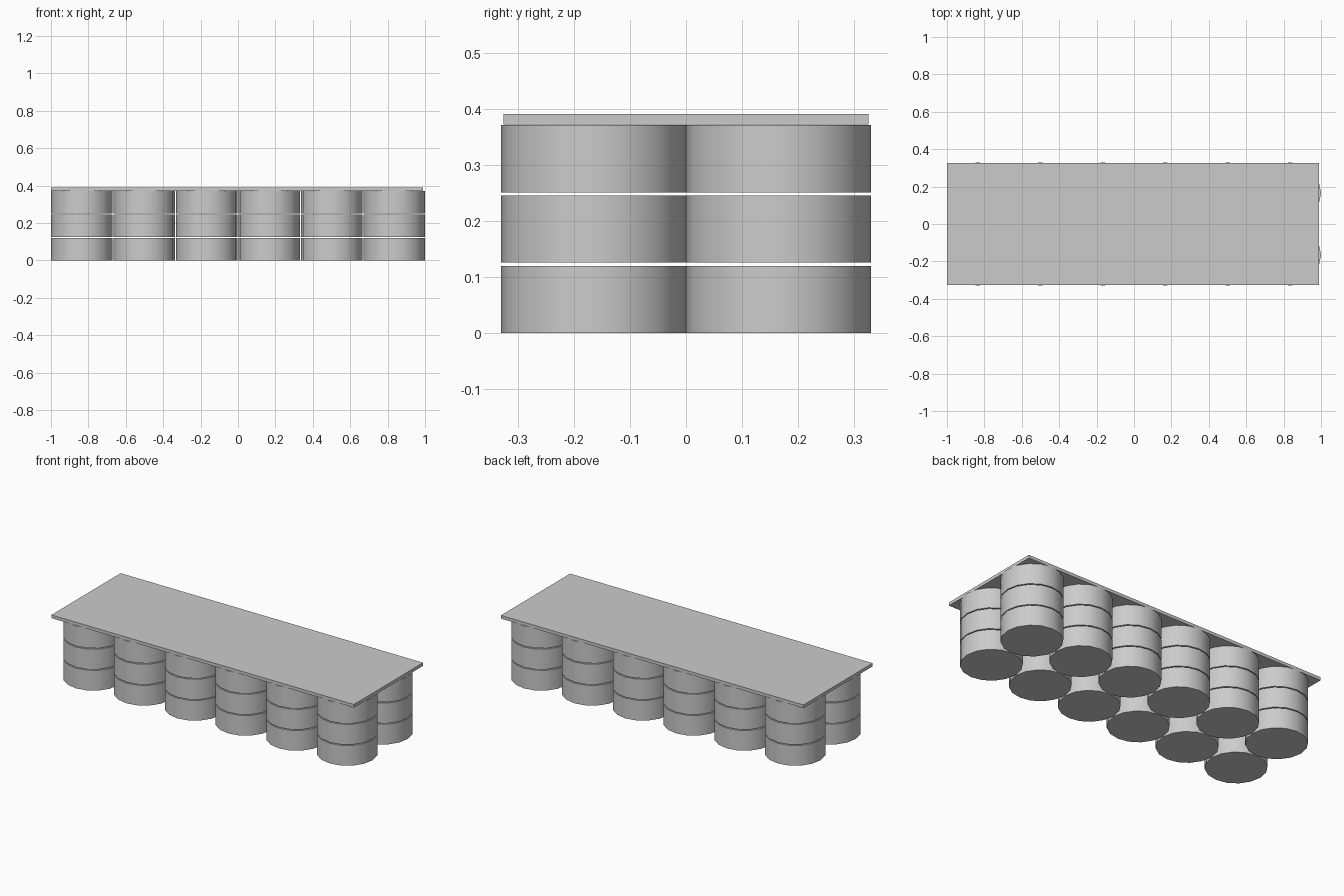
import bpy
import math

cube = bpy.data.objects.get("Cube")
if cube:
    bpy.data.objects.remove(cube, do_unlink=True)

grey = bpy.data.materials.new("plain_grey")
grey.use_nodes = True
colour = (0.6, 0.6, 0.6, 1)
grey.diffuse_color = colour
grey.node_tree.nodes["Principled BSDF"].inputs["Base Color"].default_value = colour

RADIUS, HEIGHT = 0.165, 0.12
PITCH_X, PITCH_Z = 0.334, 0.1255


def add_drum(x, y, z, name):
    bpy.ops.mesh.primitive_cylinder_add(vertices=16, radius=RADIUS, depth=HEIGHT,
                                        location=(x, y, z + HEIGHT / 2))
    drum = bpy.context.object
    drum.name = name
    drum.data.materials.append(grey)
    bpy.ops.object.shade_smooth_by_angle(angle=math.radians(40))


# Stacked drums: six columns, two rows, three tiers with thin gaps
for tier in range(3):
    for row, y in (("front", -RADIUS), ("back", RADIUS)):
        for col in range(6):
            add_drum((col - 2.5) * PITCH_X, y, tier * PITCH_Z,
                     f"drum_{row}_{col + 1}_tier_{tier + 1}")

# Flat deck resting on the drums
bpy.ops.mesh.primitive_cube_add(size=1, location=(-0.005, 0, 0.381))
deck = bpy.context.object
deck.name = "deck"
deck.scale = (1.99, 0.65, 0.019)
bpy.ops.object.transform_apply(location=False, rotation=False, scale=True)
deck.data.materials.append(grey)
